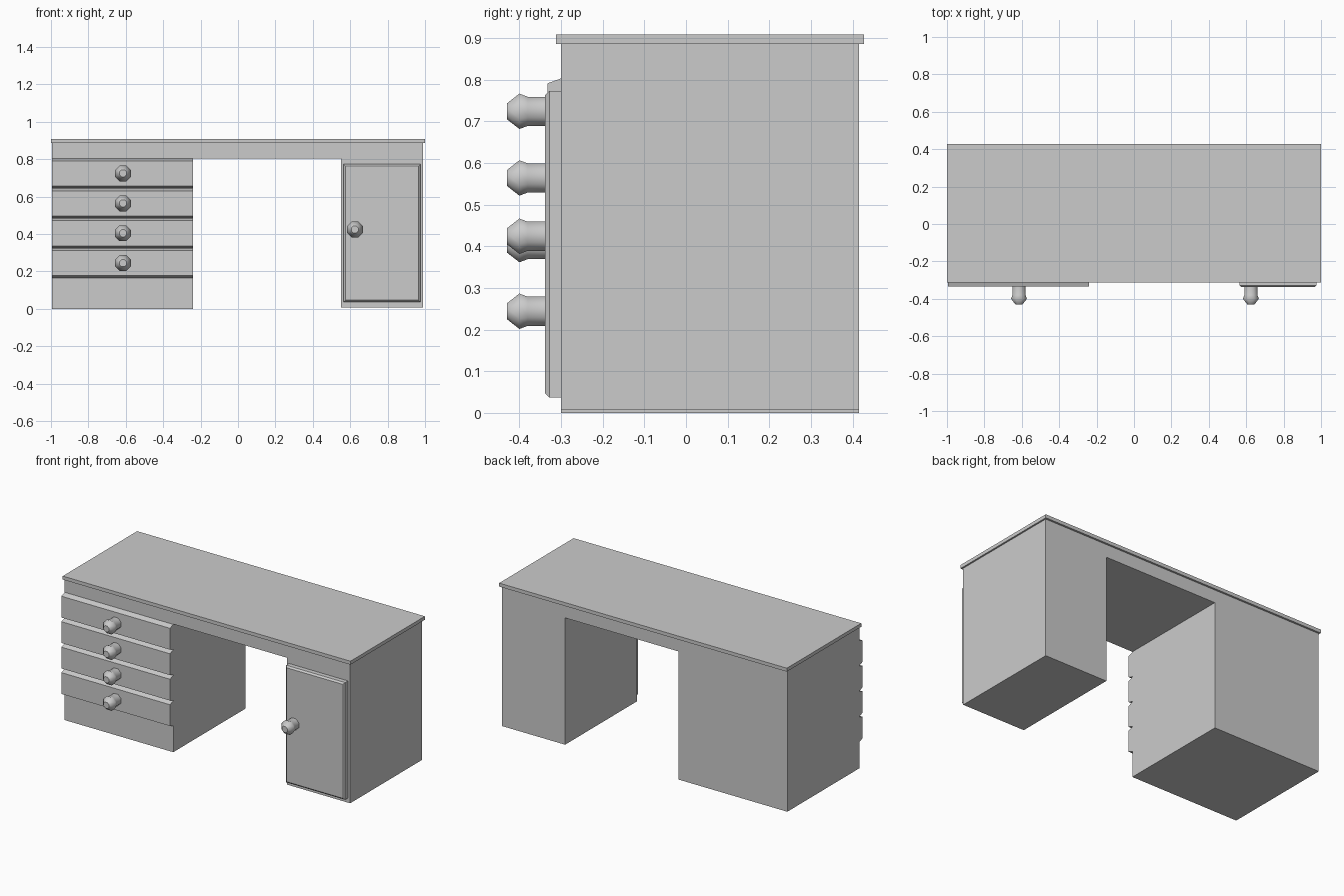
import bpy, bmesh, math
from mathutils import Vector

if "Cube" in bpy.data.objects:
    bpy.data.objects.remove(bpy.data.objects["Cube"])


def make_object(name, bm):
    bmesh.ops.recalc_face_normals(bm, faces=bm.faces)
    mesh = bpy.data.meshes.new(name)
    bm.to_mesh(mesh)
    bm.free()
    obj = bpy.data.objects.new(name, mesh)
    bpy.context.collection.objects.link(obj)
    return obj


def extrude_profile(name, points, offset):
    """Closed solid from a flat outline pushed along an offset."""
    bm = bmesh.new()
    face = bm.faces.new([bm.verts.new(p) for p in points])
    ext = bmesh.ops.extrude_face_region(bm, geom=[face], use_keep_orig=True)
    moved = [v for v in ext["geom"] if isinstance(v, bmesh.types.BMVert)]
    bmesh.ops.translate(bm, verts=moved, vec=Vector(offset))
    return make_object(name, bm)


def box(name, x0, x1, y0, y1, z0, z1):
    pts = [(x0, y0, z0), (x1, y0, z0), (x1, y1, z0), (x0, y1, z0)]
    return extrude_profile(name, pts, (0, 0, z1 - z0))


def knob(name, x, z):
    """Eight-sided turned knob pointing to the front."""
    rings = [(-0.325, 0.035), (-0.38, 0.035), (-0.400, 0.0425),
             (-0.43, 0.019)]
    n = 8
    bm = bmesh.new()
    loops = []
    for y, r in rings:
        r /= math.cos(math.pi / n)
        loops.append([bm.verts.new((x + r * math.cos((i + 0.5) * math.tau / n), y,
                                    z + r * math.sin((i + 0.5) * math.tau / n)))
                      for i in range(n)])
    for a, b in zip(loops, loops[1:]):
        for i in range(n):
            j = (i + 1) % n
            bm.faces.new((a[i], a[j], b[j], b[i]))
    bm.faces.new(loops[0])
    bm.faces.new(loops[-1])
    obj = make_object(name, bm)
    for p in obj.data.polygons:
        p.use_smooth = len(p.vertices) == 4


FRONT, BACK = -0.30, 0.415

# Body: two pedestals joined by a solid apron
outline = [(-0.995, 0), (-0.24, 0), (-0.24, 0.805), (0.55, 0.805),
           (0.55, 0.008), (0.99, 0.008), (0.99, 0.886), (-0.995, 0.886)]
extrude_profile("desk_body", [(x, FRONT, z) for x, z in outline],
                (0, BACK - FRONT, 0))

# Overhanging top
box("desk_top", -1, 1, -0.312, 0.427, 0.886, 0.908)

# Drawer fronts with sloped upper and lower edges, one knob each
for i in range(4):
    z = 0.724 - 0.16 * i
    side = [(FRONT, z + 0.079), (-0.333, z + 0.067),
            (-0.333, z - 0.067), (FRONT, z - 0.079)]
    extrude_profile(f"drawer_front_{i + 1}", [(-0.995, y, h) for y, h in side],
                    (0.755, 0, 0))
    knob(f"drawer_knob_{i + 1}", -0.615, z)

# Door with chamfered front edges
door = box("door", 0.565, 0.975, -0.338, FRONT, 0.037, 0.773)
bm = bmesh.new()
bm.from_mesh(door.data)
rim = [e for e in bm.edges if all(v.co.y < -0.33 for v in e.verts)]
bmesh.ops.bevel(bm, geom=rim, offset=0.01, segments=1, affect='EDGES')
bm.to_mesh(door.data)
bm.free()
knob("door_knob", 0.625, 0.424)
